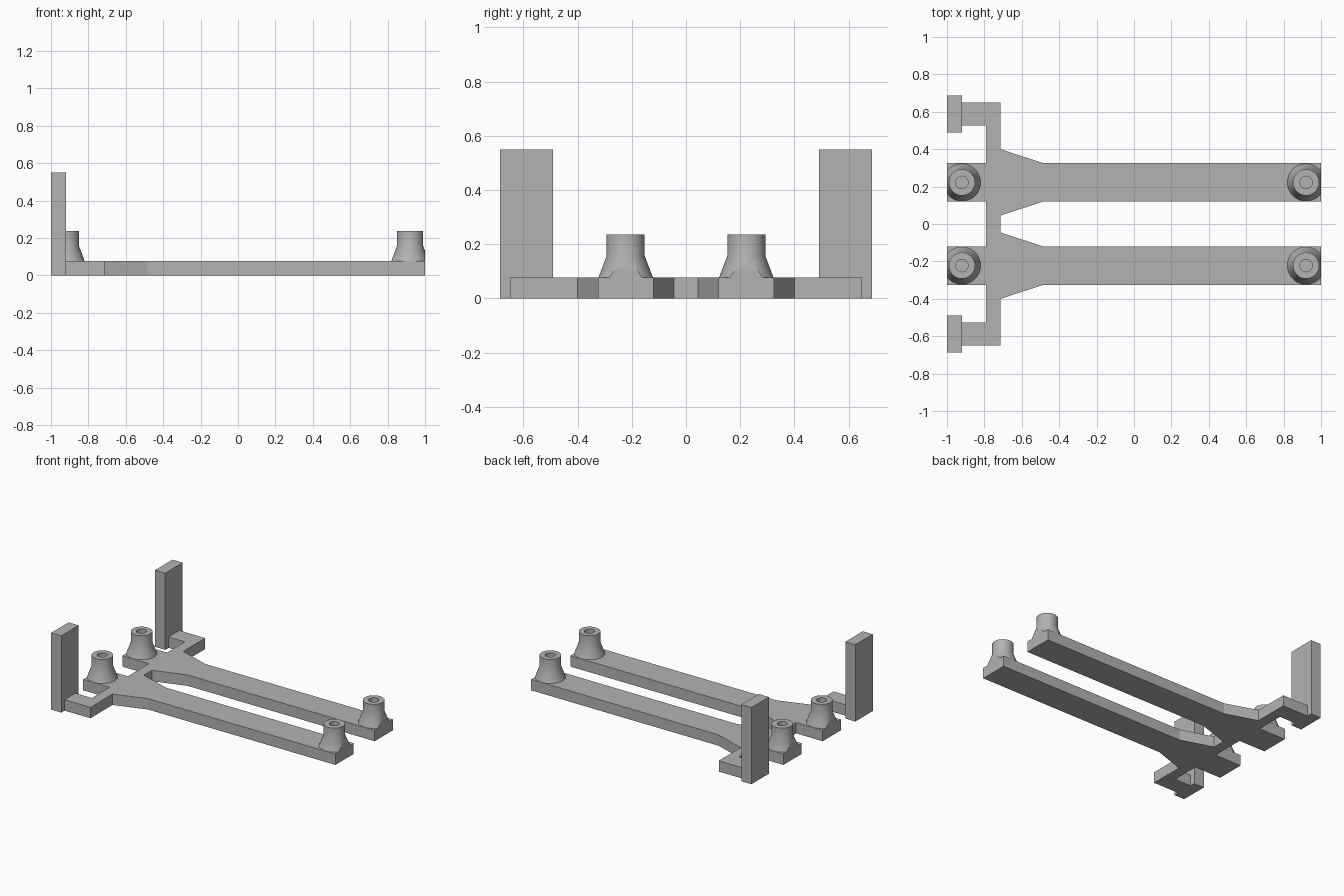
import bpy, bmesh, math
from mathutils import Matrix, Vector

cube = bpy.data.objects.get("Cube")
if cube:
    bpy.data.objects.remove(cube, do_unlink=True)

grey = bpy.data.materials.new("mid grey")
grey.use_nodes = True
colour = (0.45, 0.45, 0.45, 1)
grey.diffuse_color = colour
grey.node_tree.nodes["Principled BSDF"].inputs["Base Color"].default_value = colour

BASE = 0.078      # thickness of the flat frame
ARM_Y = 0.2225    # centre line of each long arm
POST_X = 0.92


def finish(bm, name):
    bmesh.ops.recalc_face_normals(bm, faces=bm.faces)
    mesh = bpy.data.meshes.new(name)
    bm.to_mesh(mesh)
    bm.free()
    mesh.materials.append(grey)
    obj = bpy.data.objects.new(name, mesh)
    bpy.context.collection.objects.link(obj)
    return obj


# Flat frame: half outline, mirrored across the centre and extruded
half = [(-.715, .045), (-.485, .12), (1, .12), (1, .325), (-.485, .325),
        (-.715, .401), (-.715, .65), (-.92, .65), (-.92, .527), (-.79, .527),
        (-.79, .325), (-1, .325), (-1, .12), (-.79, .12)]
outline = half + [(x, -y) for x, y in reversed(half)]
bm = bmesh.new()
face = bm.faces.new([bm.verts.new((x, y, 0)) for x, y in outline])
top = bmesh.ops.extrude_face_region(bm, geom=[face])["geom"]
bmesh.ops.translate(bm, vec=(0, 0, BASE),
                    verts=[v for v in top if isinstance(v, bmesh.types.BMVert)])
finish(bm, "base_frame")


# Upright plates at the outer corners
def upright(name, side):
    bm = bmesh.new()
    bmesh.ops.create_cube(bm, size=1, matrix=Matrix.Translation((-.96, side * .5885, .275))
                          @ Matrix.Diagonal((.08, .197, .55, 1)))
    finish(bm, name)


# Hollow flared posts, trimmed flush with the arm ends
def post(name, end, side):
    profile = [(.033, .236), (.07, .236), (.07, .157), (.1, BASE), (.033, BASE)]
    centre = Vector((end * POST_X, side * ARM_Y, 0))
    bm = bmesh.new()
    ring = [bm.verts.new(centre + Vector((r, 0, z))) for r, z in profile]
    edges = [bm.edges.new((ring[i], ring[i - 1])) for i in range(len(ring))]
    bmesh.ops.spin(bm, geom=ring + edges, cent=centre, axis=(0, 0, 1),
                   angle=math.tau, steps=48, use_merge=True)
    bmesh.ops.remove_doubles(bm, verts=bm.verts, dist=1e-5)
    cut = bmesh.ops.bisect_plane(bm, geom=bm.verts[:] + bm.edges[:] + bm.faces[:],
                                 plane_co=(end, 0, 0), plane_no=(end, 0, 0),
                                 clear_outer=True)["geom_cut"]
    bmesh.ops.edgenet_fill(bm, edges=[e for e in cut if isinstance(e, bmesh.types.BMEdge)])
    obj = finish(bm, name)
    bpy.ops.object.select_all(action="DESELECT")
    obj.select_set(True)
    bpy.context.view_layer.objects.active = obj
    bpy.ops.object.shade_smooth_by_angle(angle=math.radians(30))


for side, label in ((-1, "front"), (1, "back")):
    upright(label + "_upright", side)
    for end, hand in ((-1, "right"), (1, "left")):
        post(f"{label}_{hand}_post", end, side)
